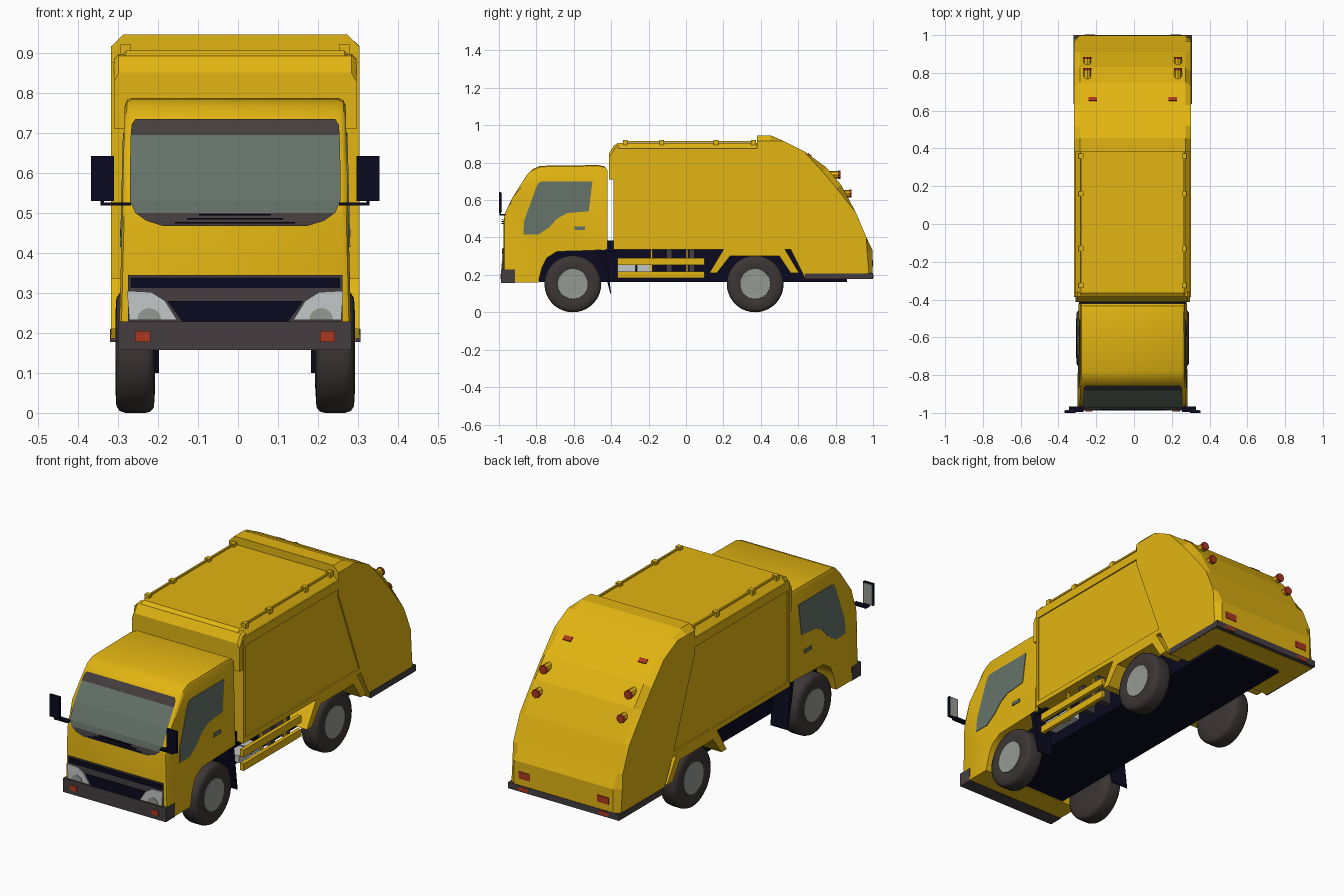
import bpy, bmesh, math
from mathutils import Vector

if "Cube" in bpy.data.objects:
    bpy.data.objects.remove(bpy.data.objects["Cube"])

CX = -0.007  # the truck sits slightly left of x = 0


def mat(name, r, g, b):
    m = bpy.data.materials.new(name)
    m.diffuse_color = (r, g, b, 1)
    m.use_nodes = True
    m.node_tree.nodes["Principled BSDF"].inputs["Base Color"].default_value = m.diffuse_color
    return m


YELLOW = mat("yellow_paint", 0.76, 0.46, 0.006)
GLASS = mat("window_glass", 0.13, 0.17, 0.14)
BROWN = mat("dark_trim", 0.06, 0.048, 0.05)
NAVY = mat("navy_black", 0.003, 0.003, 0.014)
TYRE = mat("tyre_rubber", 0.045, 0.037, 0.035)
HUB = mat("hub_grey", 0.30, 0.32, 0.29)
LIGHT = mat("light_grey", 0.55, 0.57, 0.57)
RED = mat("red_lamp", 0.40, 0.04, 0.015)


def finish(name, bm, *mats):
    bmesh.ops.recalc_face_normals(bm, faces=bm.faces)
    me = bpy.data.meshes.new(name)
    bm.to_mesh(me)
    bm.free()
    for m in mats:
        me.materials.append(m)
    ob = bpy.data.objects.new(name, me)
    ob.location.x = CX
    bpy.context.collection.objects.link(ob)
    return ob


def smooth(ob, deg):
    bpy.ops.object.select_all(action='DESELECT')
    ob.select_set(True)
    bpy.context.view_layer.objects.active = ob
    bpy.ops.object.shade_smooth_by_angle(angle=math.radians(deg))


def prism(name, pts, x0, x1, m, both=False, taper=0.0, bevel=0.0, where=None, seg=1):
    """Extrude a (y, z) profile from x0 to x1, optionally mirrored, tapered and edge-bevelled."""
    bm = bmesh.new()
    for s in ((1, -1) if both else (1,)):
        rings = [[bm.verts.new((s * x * (1 - taper * (z - 0.16)), y, z)) for y, z in pts] for x in (x0, x1)]
        for r in rings:
            bm.faces.new(r)
        for i in range(len(pts)):
            j = (i + 1) % len(pts)
            bm.faces.new((rings[0][i], rings[0][j], rings[1][j], rings[1][i]))
    if bevel:
        def ok(e):
            a, b = (v.co for v in e.verts)
            mid = (a + b) / 2
            return a.x * b.x > 0 and where(mid.y, mid.z)
        bmesh.ops.bevel(bm, geom=[e for e in bm.edges if ok(e)], offset=bevel,
                        segments=seg, profile=0.5, affect='EDGES')
    return finish(name, bm, m)


def box(name, x, y, z, m, both=False):
    return prism(name, [(y[0], z[0]), (y[1], z[0]), (y[1], z[1]), (y[0], z[1])], x[0], x[1], m, both)


# ---- cab ----
FRONT = [(-0.975, 0.16), (-0.977, 0.48), (-0.968, 0.53), (-0.93, 0.61), (-0.85, 0.735)]
cab = FRONT + [(-0.82, 0.765), (-0.78, 0.783), (-0.47, 0.787), (-0.435, 0.78), (-0.42, 0.76), (-0.42, 0.335),
               (-0.52, 0.33), (-0.69, 0.325), (-0.745, 0.29), (-0.77, 0.24), (-0.79, 0.16)]
TAPER = 0.085


def front_y(z):
    for (y0, z0), (y1, z1) in zip(FRONT, FRONT[1:]):
        if z <= z1:
            return y0 + (y1 - y0) * (z - z0) / (z1 - z0)
    return FRONT[-1][0]


smooth(prism("cab", cab, -0.291, 0.291, YELLOW, taper=TAPER, bevel=0.018, seg=2,
             where=lambda y, z: z > 0.77 or (y < -0.81 and z > 0.17)), 35)

# windscreen: strips hugging the cab front, dark border at top and bottom
bm = bmesh.new()
rows = []
for z, w in [(0.467, 0.18), (0.48, 0.222), (0.50, 0.25), (0.53, 0.263), (0.61, 0.263), (0.695, 0.261),
             (0.72, 0.259), (0.734, 0.25)]:
    y = front_y(z) - 0.005
    rows.append([bm.verts.new((s * w, y, z)) for s in (-1, 1)])
for a, b in zip(rows, rows[1:]):
    f = bm.faces.new((a[0], a[1], b[1], b[0]))
    zm = f.calc_center_median().z
    f.material_index = 1 if zm < 0.495 or zm > 0.70 else 0
finish("windscreen", bm, GLASS, BROWN)

# side windows and door handles
side = [(-0.87, 0.415), (-0.865, 0.49), (-0.80, 0.67), (-0.785, 0.695), (-0.765, 0.70), (-0.50, 0.70),
        (-0.505, 0.66), (-0.52, 0.54), (-0.635, 0.53), (-0.69, 0.50), (-0.73, 0.455), (-0.79, 0.415)]
prism("side_windows", side, 0.287, 0.294, GLASS, True, TAPER)
box("door_handles", (0.275, 0.288), (-0.595, -0.54), (0.44, 0.458), GLASS, True)

# nose: trim panel, grille, headlights, bumper, indicators
box("nose_trim", (-0.268, 0.268), (-0.98, -0.97), (0.22, 0.345), BROWN)
box("nose_upper_slot", (-0.262, 0.262), (-0.983, -0.97), (0.312, 0.338), NAVY)


def front_plate(name, pts, m, y, both):
    bm = bmesh.new()
    for s in ((1, -1) if both else (1,)):
        f = bm.faces.new([bm.verts.new((s * x, y, z)) for x, z in pts])
        g = bmesh.ops.extrude_face_region(bm, geom=[f])["geom"]
        bmesh.ops.translate(bm, vec=(0, 0.006, 0), verts=[v for v in g if isinstance(v, bmesh.types.BMVert)])
    finish(name, bm, m)


front_plate("grille", [(-0.13, 0.225), (0.13, 0.225), (0.17, 0.28), (-0.17, 0.28)], NAVY, -0.984, False)
front_plate("headlights", [(0.145, 0.232), (0.265, 0.232), (0.27, 0.305), (0.21, 0.302), (0.175, 0.28)],
            LIGHT, -0.985, True)
front_plate("headlight_lenses", [(0.215 + 0.03 * math.cos(a * math.pi / 8), 0.232 + 0.03 * math.sin(a * math.pi / 8))
                                 for a in range(9)], HUB, -0.987, True)
box("front_bumper", (-0.291, 0.291), (-0.988, -0.915), (0.157, 0.228), BROWN)
box("front_indicators", (0.212, 0.25), (-0.992, -0.98), (0.177, 0.205), RED, True)
for i in range(3):
    box("wiper", (-0.15 + 0.03 * i, 0.15 - 0.03 * i), (-0.987, -0.975), (0.473 + 0.01 * i, 0.477 + 0.01 * i), NAVY)

# mirrors on arms
box("mirror_housings", (0.303, 0.36), (-1.0, -0.988), (0.53, 0.642), NAVY, True)
box("mirror_glass", (0.308, 0.355), (-0.989, -0.985), (0.535, 0.637), HUB, True)
box("mirror_arms", (0.26, 0.336), (-0.995, -0.965), (0.518, 0.526), NAVY, True)
box("mirror_stems", (0.328, 0.336), (-0.996, -0.988), (0.518, 0.55), NAVY, True)

# ---- chassis ----
box("chassis", (-0.195, 0.195), (-0.785, 0.86), (0.162, 0.335), NAVY)
box("chassis_crossmember", (-0.27, 0.27), (-0.44, -0.36), (0.325, 0.385), NAVY)
prism("mud_flaps", [(-0.455, 0.335), (-0.43, 0.335), (-0.40, 0.10), (-0.405, 0.10), (-0.44, 0.24)],
      0.19, 0.285, NAVY, True)


# ---- wheels ----
def lathe(name, prof, m, y, s, n=36):
    bm = bmesh.new()
    rings = [[bm.verts.new((s * x, y + r * math.cos(2 * math.pi * k / n), 0.152 + r * math.sin(2 * math.pi * k / n)))
              for k in range(n)] for r, x in prof]
    for a, b in zip(rings, rings[1:]):
        for k in range(n):
            bm.faces.new((a[k], a[(k + 1) % n], b[(k + 1) % n], b[k]))
    bm.faces.new(rings[0])
    bm.faces.new(rings[-1])
    smooth(finish(name, bm, m), 40)


for y in (-0.605, 0.37):
    for s in (1, -1):
        lathe("tyre", [(0.09, 0.20), (0.138, 0.203), (0.149, 0.212), (0.152, 0.225), (0.152, 0.275),
                       (0.147, 0.289), (0.135, 0.297), (0.10, 0.299), (0.082, 0.293)], TYRE, y, s)
        lathe("hub", [(0.082, 0.285), (0.08, 0.296), (0.06, 0.294), (0.03, 0.296)], HUB, y, s)

# ---- load body ----
body = [(-0.385, 0.335), (-0.385, 0.89), (-0.365, 0.905), (0.45, 0.905), (0.60, 0.335)]
prism("load_body", body, -0.303, 0.303, YELLOW, bevel=0.03, where=lambda y, z: z > 0.89)
prism("body_header", [(-0.412, 0.71), (-0.412, 0.85), (-0.385, 0.892), (-0.36, 0.897), (-0.36, 0.71)],
      -0.303, 0.303, YELLOW, bevel=0.012, where=lambda y, z: z > 0.84)
box("body_top_rims", (0.295, 0.31), (-0.385, 0.40), (0.83, 0.875), YELLOW, True)
box("body_bottom_rims", (0.295, 0.31), (-0.385, 0.56), (0.335, 0.36), YELLOW, True)
box("body_front_posts", (0.295, 0.31), (-0.387, -0.372), (0.335, 0.86), YELLOW, True)

# rear hopper with chamfered outline
hopper = [(0.38, 0.80), (0.38, 0.945), (0.455, 0.945), (0.52, 0.917), (0.63, 0.862), (0.75, 0.775), (0.83, 0.68),
          (0.91, 0.53), (0.965, 0.40), (0.998, 0.33), (0.998, 0.205), (0.98, 0.177), (0.64, 0.177), (0.56, 0.335)]
prism("rear_hopper", hopper, -0.31, 0.31, YELLOW, bevel=0.03,
      where=lambda y, z: (z > 0.91 and y > 0.385) or (z > 0.26 and y > 0.57 and y + z > 1.0))
box("rear_skirt_sides", (0.30, 0.313), (0.635, 0.98), (0.177, 0.208), BROWN, True)
box("rear_skirt_back", (-0.313, 0.313), (0.965, 1.0), (0.178, 0.21), BROWN)

# rear wheel fenders
prism("rear_fenders", [(0.125, 0.21), (0.20, 0.335), (0.53, 0.335), (0.605, 0.21), (0.56, 0.21), (0.50, 0.30),
                       (0.235, 0.30), (0.165, 0.21)], 0.20, 0.31, YELLOW, True)

# roof rails with posts
box("roof_rails", (0.268, 0.277), (-0.33, 0.37), (0.908, 0.917), YELLOW, True)
for y in (-0.325, -0.13, 0.16, 0.36):
    box("roof_rail_posts", (0.260, 0.286), (y - 0.013, y + 0.013), (0.895, 0.921), YELLOW, True)

# right-hand side guard with equipment behind it
for z in (0.182, 0.252):
    box("side_guard_rail", (0.275, 0.295), (-0.365, 0.10), (z, z + 0.037), YELLOW)
for y in (-0.19, 0.0):
    box("side_guard_post", (0.265, 0.275), (y, y + 0.012), (0.182, 0.34), YELLOW)
for y0, y1 in ((-0.365, -0.27), (-0.262, -0.19)):
    box("equipment_box", (0.20, 0.268), (y0, y1), (0.215, 0.252), LIGHT)
for y in (-0.09, 0.03):
    box("guard_bracket", (0.19, 0.27), (y - 0.015, y + 0.015), (0.20, 0.335), BROWN)

# ---- rear lamps ----
for y, z in ((0.825, 0.735), (0.885, 0.635)):
    for s in (1, -1):
        for label, m, y0, y1, r in (("lamp_housing", YELLOW, y - 0.08, y - 0.012, 0.02),
                                    ("lamp_lens", RED, y - 0.012, y, 0.022)):
            bm = bmesh.new()
            bmesh.ops.create_cone(bm, cap_ends=True, segments=8, radius1=r, radius2=r, depth=y1 - y0)
            for v in bm.verts:
                v.co = Vector((s * 0.24 + v.co.x, (y0 + y1) / 2 + v.co.z, z + v.co.y))
            finish(label, bm, m)
prism("upper_reflectors", [(0.65, 0.846), (0.67, 0.832), (0.673, 0.837), (0.653, 0.851)], 0.19, 0.235, RED, True)
box("tail_lights", (0.19, 0.255), (0.995, 1.001), (0.245, 0.28), RED, True)
box("bumper_lights", (0.20, 0.255), (0.995, 1.002), (0.184, 0.203), RED, True)
